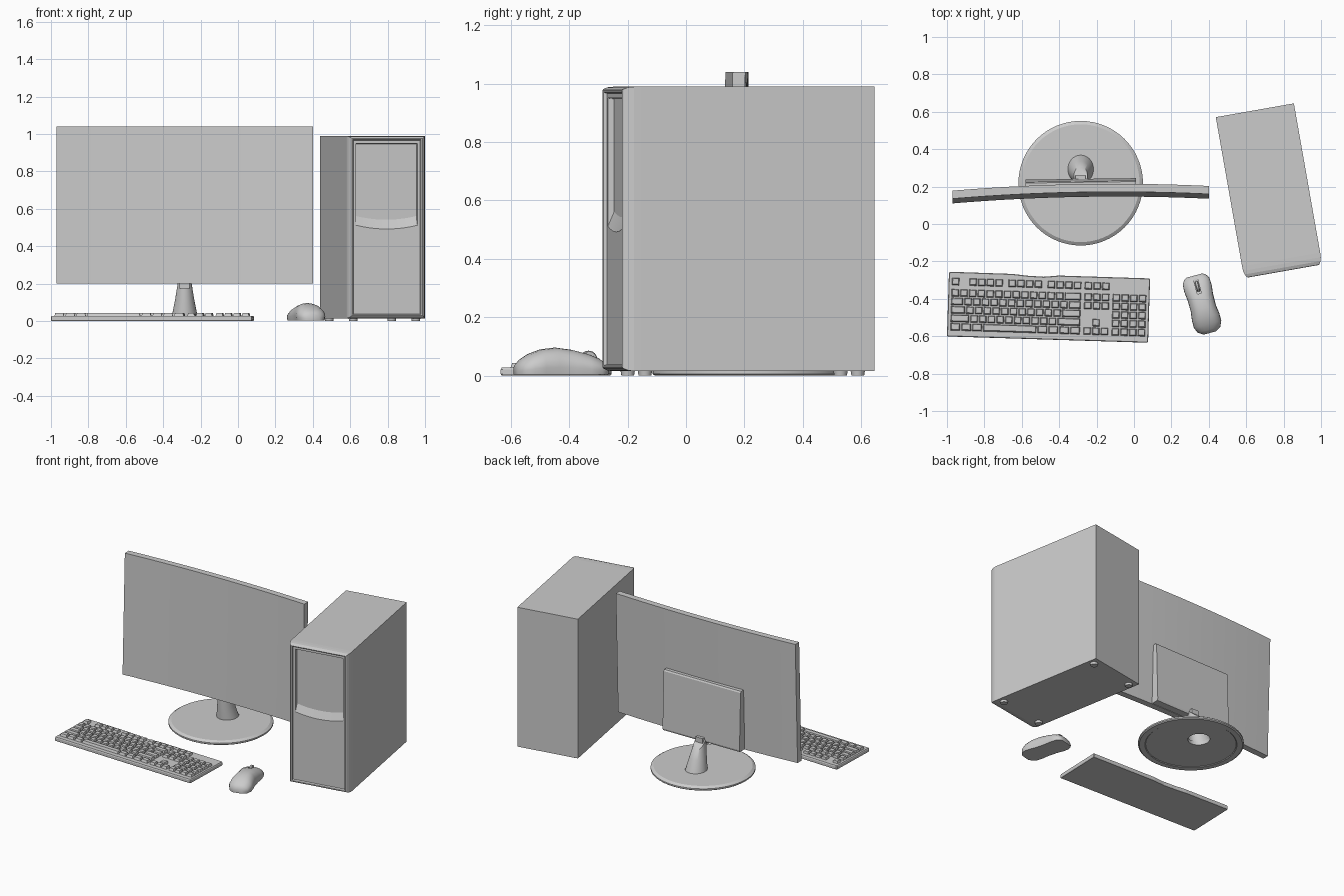
import bpy, bmesh, math
from mathutils import Matrix

if "Cube" in bpy.data.objects:
    bpy.data.objects.remove(bpy.data.objects["Cube"])


def finish(name, bm, loc=(0, 0, 0), rot=0, smooth=None):
    bmesh.ops.recalc_face_normals(bm, faces=bm.faces)
    me = bpy.data.meshes.new(name)
    bm.to_mesh(me)
    bm.free()
    ob = bpy.data.objects.new(name, me)
    bpy.context.collection.objects.link(ob)
    ob.location, ob.rotation_euler[2] = loc, math.radians(rot)
    bpy.ops.object.select_all(action='DESELECT')
    ob.select_set(True)
    bpy.context.view_layer.objects.active = ob
    if smooth:
        bpy.ops.object.shade_smooth_by_angle(angle=math.radians(smooth))
    return ob


def loft(name, rings, caps=(True, True), **kw):
    """Skin a list of closed rings that have equal point counts."""
    bm = bmesh.new()
    vs = [[bm.verts.new(p) for p in r] for r in rings]
    n = len(rings[0])
    for a, b in zip(vs, vs[1:]):
        for i in range(n):
            j = (i + 1) % n
            bm.faces.new((a[i], a[j], b[j], b[i]))
    for cap, ring in zip(caps, (vs[0], vs[-1])):
        if cap:
            bm.faces.new(ring)
    return finish(name, bm, **kw)


def circle(rx, ry, z, cy=0, n=48, slope=0):
    a = [2 * math.pi * i / n for i in range(n)]
    return [(rx * math.cos(t), cy + ry * math.sin(t), z + slope * ry * math.sin(t)) for t in a]


def rect(y, w, z0, z1):
    return [(-w, y, z0), (w, y, z0), (w, y, z1), (-w, y, z1)]


def cut(ob, cutter):
    m = ob.modifiers.new("cut", 'BOOLEAN')
    m.operation, m.object, m.solver = 'DIFFERENCE', cutter, 'EXACT'
    cutter.hide_render = True
    bpy.context.view_layer.update()
    bpy.context.view_layer.objects.active = ob
    bpy.ops.object.modifier_apply(modifier=m.name)
    bpy.data.objects.remove(cutter)


# Tower case: turned 10 degrees, with softened front bezel and inset front panel
TOWER = dict(loc=(0.646, 0.608, 0), rot=10)
case = loft("tower_case", [rect(*r) for r in (
    (0, .212, .015, .99), (-.81, .212, .015, .99), (-.835, .211, .015, .989),
    (-.855, .206, .018, .987), (-.87, .198, .024, .981), (-.874, .192, .03, .976),
    (-.872, .185, .034, .97), (-.86, .181, .038, .966))], **TOWER)


# Upper recess with a curved ramp at its lower end
def recess(y, w, top, bottom):
    us = [w * (i / 8 - 1) for i in range(17)]
    return [(u, y, bottom - .02 * (1 - (u / w) ** 2)) for u in us] + [(w, y, top), (-w, y, top)]


cut(case, loft("recess_cutter", [recess(-.88, .167, .952, .485), recess(-.858, .166, .95, .515),
                                 recess(-.838, .164, .947, .562)], **TOWER))

# Tower feet
for i, (u, v) in enumerate(((-.17, -.79), (.17, -.79), (-.17, -.05), (.17, -.05))):
    foot = loft("tower_foot_%d" % i, [circle(.022, .022, 0, n=20), circle(.025, .025, .018, n=20)], smooth=40)
    foot.matrix_world = (Matrix.Translation(TOWER["loc"]) @ Matrix.Rotation(math.radians(10), 4, 'Z')
                         @ Matrix.Translation((u, v, 0)))


# Curved screen, leaning slightly back
def screen_y(t, z):
    return .1225 + .0125 * t + .0225 * (1 - t * t) + .03 * (z - .2)


rings = []
for i in range(25):
    t = i / 12 - 1
    x = -.285 + .686 * t
    rings.append([(x, screen_y(t, z) + d, z) for z, d in ((.2, 0), (1.04, 0), (1.04, .043), (.2, .043))])
loft("curved_screen", rings, smooth=30)

# Rear housing, deeper towards the bottom
loft("screen_housing", [[(x, .17, .203), (x, .237 + s, .203), (x, .241 + s, .215),
                         (x, .229 + s, .612), (x, .223 + s, .622), (x, .18, .622)]
                        for x, s in ((-.58, -.004), (.01, .004))])

# Stand: round base, conical neck with slanted top, bracket
STAND = (-.285, .218, 0)
base = loft("stand_base", [circle(r, r, z, n=64) for r, z in (
    (.285, .004), (.29, 0), (.325, 0), (.333, .006), (.333, .016), (.315, .028))], loc=STAND, smooth=25)
cut(base, loft("base_hole_cutter", [circle(.068, .072, -.02, .078), circle(.068, .072, .06, .078)], loc=STAND))
loft("stand_neck", [circle(.07, .075, .02, .075), circle(.052, .062, .11, .056),
                    circle(.036, .05, .205, .04, slope=-.9)],
     caps=(False, True), loc=STAND, smooth=40)
loft("stand_bracket", [[(x, .19, .175), (x, .262, .175), (x, .262, .235), (x, .19, .235)]
                       for x in (-.312, -.258)])

# Keyboard case with a shallow dip in the rear edge
KEYB = dict(loc=(-.457, -.446, 0), rot=-1.8)
outline = [(-.535, -.172), (.535, -.172), (.538, -.165), (.538, .167), (.532, .172), (.05, .172),
           (-.03, .163), (-.12, .166), (-.2, .173), (-.532, .174), (-.538, .168), (-.538, -.165)]
loft("keyboard_case", [[(x * s, y * q, z) for x, y in outline] for s, q, z in (
    (.994, .98, 0), (1, 1, .005), (1, 1, .021), (.994, .98, .027))], **KEYB)

# Keys: each row lists (start, widths) in key units
F, N, P = 15.25, [1] * 3, 18.5
rows = [
    [(0, [1]), (2, [1] * 4), (6.5, [1] * 4), (11, [1] * 4), (F, N)],
    [(0, [1] * 13 + [2]), (F, N), (P, [1] * 4)],
    [(0, [1.5] + [1] * 12 + [1.5]), (F, N), (P, [1] * 4)],
    [(0, [1.75] + [1] * 11 + [2.25]), (P, [1] * 4)],
    [(0, [2.25] + [1] * 10 + [2.75]), (F + 1, [1]), (P, [1] * 4)],
    [(0, [1.25] * 3 + [6.25] + [1.25] * 4), (F, N), (P, [1] * 4)],
]
U = .0466
bm = bmesh.new()
for cy, row in zip((.122, .062, .0165, -.029, -.0745, -.12), rows):
    for start, widths in row:
        for w in widths:
            cx = (start + w / 2 - 11.25) * U
            lo, hi = [[bm.verts.new((cx + sx * (w * U / 2 - g), cy + sy * (.0228 - g) + o, z))
                       for sx, sy in ((-1, -1), (1, -1), (1, 1), (-1, 1))]
                      for g, o, z in ((.003, 0, .024), (.008, .002, .043))]
            bm.faces.new(hi)
            bm.faces.new(lo[::-1])
            for i in range(4):
                j = (i + 1) % 4
                bm.faces.new((lo[i], lo[j], hi[j], hi[i]))
            start += w
finish("keys", bm, **KEYB)

# Mouse body: arched cross-sections along its length (v, half width, height)
MOUSE = dict(loc=(.365, -.43, 0), rot=15)
stations = [(.16, .045, .03), (.152, .062, .044), (.13, .077, .06), (.09, .08, .075), (.04, .074, .088),
            (-.02, .073, .096), (-.07, .08, .09), (-.11, .08, .075), (-.14, .066, .056), (-.158, .036, .038)]
rings = []
for v, w, h in stations:
    arch = [math.pi * i / 14 for i in range(15)]
    rings.append([(math.copysign(abs(math.cos(a)) ** .75, math.cos(a)) * w
                   * (1 - .1 * max(0, 1 - math.sin(a) * 3)), v, .003 + (h - .003) * math.sin(a) ** .85)
                  for a in arch])
mouse = loft("mouse_body", rings, smooth=50, **MOUSE)

# Scroll wheel slot and wheel
cut(mouse, loft("slot_cutter", [[(x, v, z) for v, z in ((.06, .06), (.145, .045), (.145, .12), (.06, .12))]
                                for x in (-.011, .011)], **MOUSE))
wheel = [(.026, -.008), (.029, -.005), (.029, .005), (.026, .008)]
loft("scroll_wheel", [[(x, .1 + r * math.cos(k * math.pi / 12), .056 + r * math.sin(k * math.pi / 12))
                       for k in range(24)] for r, x in wheel], smooth=40, **MOUSE)
